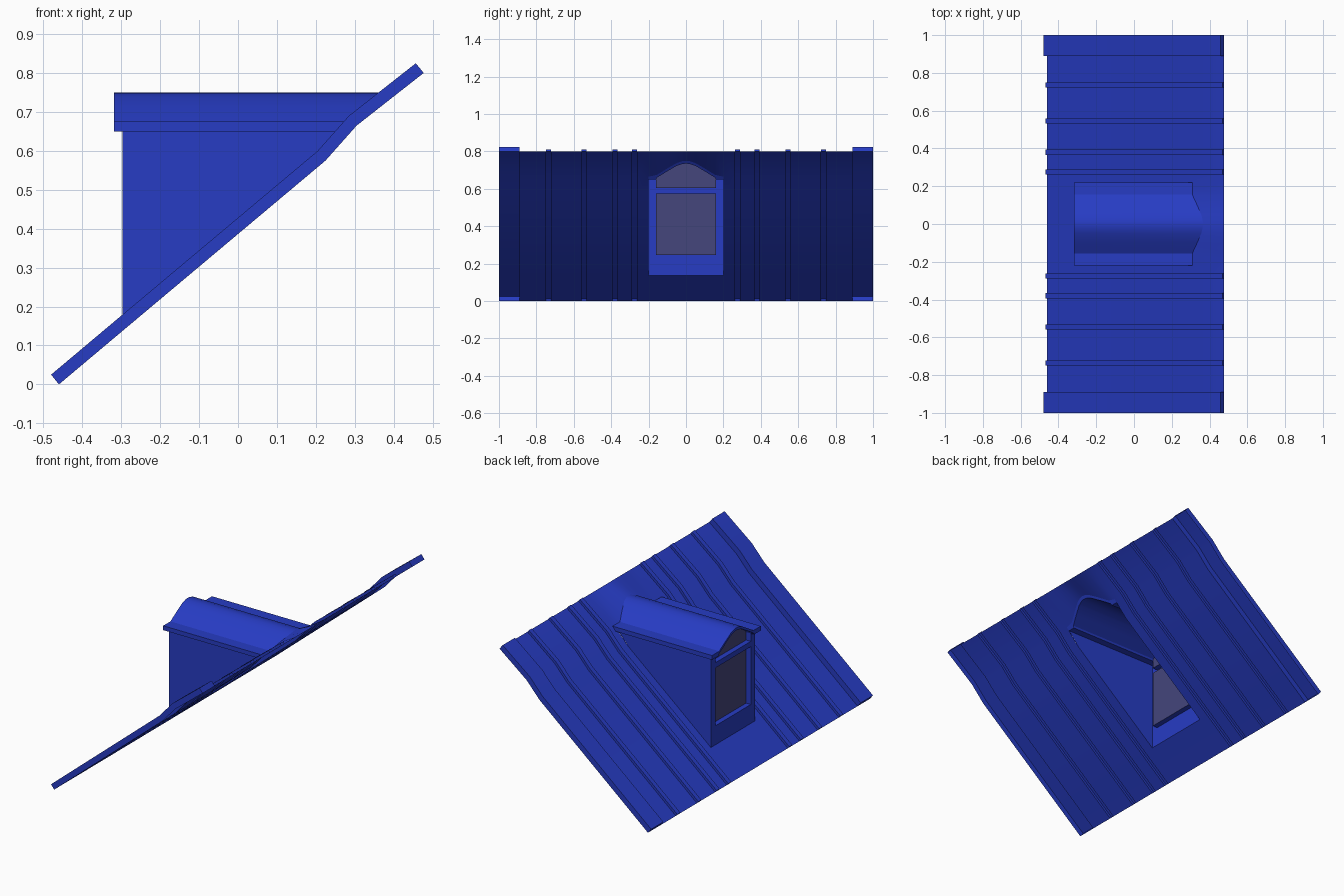
import bpy, bmesh, math

cube = bpy.data.objects.get("Cube")
if cube:
    bpy.data.objects.remove(cube, do_unlink=True)


def material(name, color):
    m = bpy.data.materials.new(name)
    m.use_nodes = True
    m.diffuse_color = color
    m.node_tree.nodes["Principled BSDF"].inputs["Base Color"].default_value = color
    return m


BLUE = material("blue_metal", (0.02, 0.045, 0.55, 1))
GLASS = material("dark_glass", (0.058, 0.061, 0.2, 1))


def make(name, faces, mat, smooth=False):
    """Build a mesh from corner loops, welding shared corners."""
    bm = bmesh.new()
    for f in faces:
        bm.faces.new([bm.verts.new(p) for p in f])
    bmesh.ops.remove_doubles(bm, verts=bm.verts, dist=0.0005)
    bmesh.ops.recalc_face_normals(bm, faces=bm.faces)
    # open sheets should face outward, upward or toward the window side
    if sum((f.normal.z - f.normal.x) * f.calc_area() for f in bm.faces) < 0:
        bmesh.ops.reverse_faces(bm, faces=bm.faces)
    me = bpy.data.meshes.new(name)
    bm.to_mesh(me)
    bm.free()
    me.materials.append(mat)
    ob = bpy.data.objects.new(name, me)
    bpy.context.scene.collection.objects.link(ob)
    if smooth:
        bpy.ops.object.select_all(action='DESELECT')
        ob.select_set(True)
        bpy.context.view_layer.objects.active = ob
        bpy.ops.object.shade_smooth_by_angle(angle=math.radians(30))
    return ob


def strips(rows):
    """Quads between neighbouring rows of points."""
    return [[a[i], a[i + 1], b[i + 1], b[i]]
            for a, b in zip(rows, rows[1:]) for i in range(len(a) - 1)]


# Slope line of the main roof, and the half outline of the dormer arch
SLOPE = [(-0.46, 0), (-0.297, 0.137), (0.225, 0.575), (0.305, 0.665), (0.477, 0.8)]
ARCH = [(0.155, 0.675), (0.1, 0.709), (0.05, 0.738), (0.02, 0.748), (0, 0.75)]
FRONT, WALL_Y, EAVE_Z = -0.297, 0.2, 0.65


def full(half):
    return half + [(-y, z) for y, z in reversed(half) if y > 0]


def back_x(z):
    """Where the dormer roof runs into the main roof."""
    return 0.305 + (z - 0.67) * 0.75


# Main roof sheet with raised ribs and edge strips
bumps = [(0.945, 0.055, 0.032)] + [(y, 0.0135, 0.014) for y in (0.735, 0.545, 0.38, 0.275)]
sheet = []
for side in (1, -1):
    def column(y, h):
        return [(x - 0.63 * h, side * y, z + 0.78 * h) for x, z in SLOPE]
    cols = []
    for y, w, h in bumps:
        bump = [column(y + w, 0), column(y + w, h), column(y - w, h), column(y - w, 0)]
        cols += bump
        for end in (0, -1):
            sheet.append([c[end] for c in bump])
    cols.append(column(WALL_Y, 0))
    sheet += strips(cols)

# Sheet below the dormer and the part rising to meet its ridge
low = [[(x, y, z) for x, z in SLOPE[:2]] for y in (WALL_Y, -WALL_Y)]
sheet += strips(low)
top_x, top_z = SLOPE[-1]
foot_x, foot_z = SLOPE[3]
upper = [[(back_x(z), y, z), (top_x, y, top_z)] for y, z in full(ARCH)]
upper = ([[(foot_x, WALL_Y, foot_z), (top_x, WALL_Y, top_z)]] + upper
         + [[(foot_x, -WALL_Y, foot_z), (top_x, -WALL_Y, top_z)]])
sheet += strips(upper)
make("roof_sheet", sheet, BLUE, True)

# Dormer roof: arched shell with flat eaves
outer = full([(0.22, EAVE_Z), (0.22, 0.675)] + ARCH)
inner = full([(0.16, EAVE_Z)] + [(y, z - 0.015) for y, z in ARCH])
ring = outer + inner[::-1]
ring.append(ring[0])
shell = strips([[(-0.318, y, z), (back_x(z), y, z)] for y, z in ring])
for end in (lambda z: -0.318, back_x):
    arch_out = outer[2:-2]
    arch_in = inner[1:-1]
    shell += strips([[(end(z), y, z) for y, z in arch_out],
                     [(end(z), y, z) for y, z in arch_in]])
    for s in (1, -1):
        eave = [outer[0], outer[1], outer[2], inner[1], inner[0]]
        shell.append([(end(z), s * y, z) for y, z in eave])
make("dormer_roof", shell, BLUE, True)

# Dormer side walls
for s, name in ((1, "dormer_left_wall"), (-1, "dormer_right_wall")):
    outline = SLOPE[1:3] + [(0.29, EAVE_Z), (FRONT, EAVE_Z)]
    make(name, [[(x, s * WALL_Y, z) for x, z in outline]], BLUE)

# Dormer front wall around two openings, with reveals running inward
PANE_X, PANE_Y = FRONT + 0.03, 0.16
BASE, SILL, HEAD, BAR = SLOPE[1][1], 0.245, 0.575, 0.605


def panel(y0, y1, z0, z1):
    return [(FRONT, y0, z0), (FRONT, y1, z0), (FRONT, y1, z1), (FRONT, y0, z1)]


window = [(-PANE_Y, SILL), (PANE_Y, SILL), (PANE_Y, HEAD), (-PANE_Y, HEAD)]
lunette = [(-PANE_Y, BAR), (PANE_Y, BAR)] + inner
wall = [panel(-PANE_Y, PANE_Y, BASE, SILL), panel(-PANE_Y, PANE_Y, HEAD, BAR)]
for s in (1, -1):
    for z0, z1 in ((BASE, SILL), (SILL, HEAD), (HEAD, BAR), (BAR, EAVE_Z)):
        wall.append(panel(s * PANE_Y, s * WALL_Y, z0, z1))
for opening in (window, lunette):
    loop = opening + opening[:1]
    wall += strips([[(FRONT, y, z), (PANE_X, y, z)] for y, z in loop])
make("dormer_front_wall", wall, BLUE)

# Glass panes
make("window_pane", [[(PANE_X, y, z) for y, z in window]], GLASS)
make("arched_pane", [[(PANE_X, y, z) for y, z in lunette]], GLASS)
